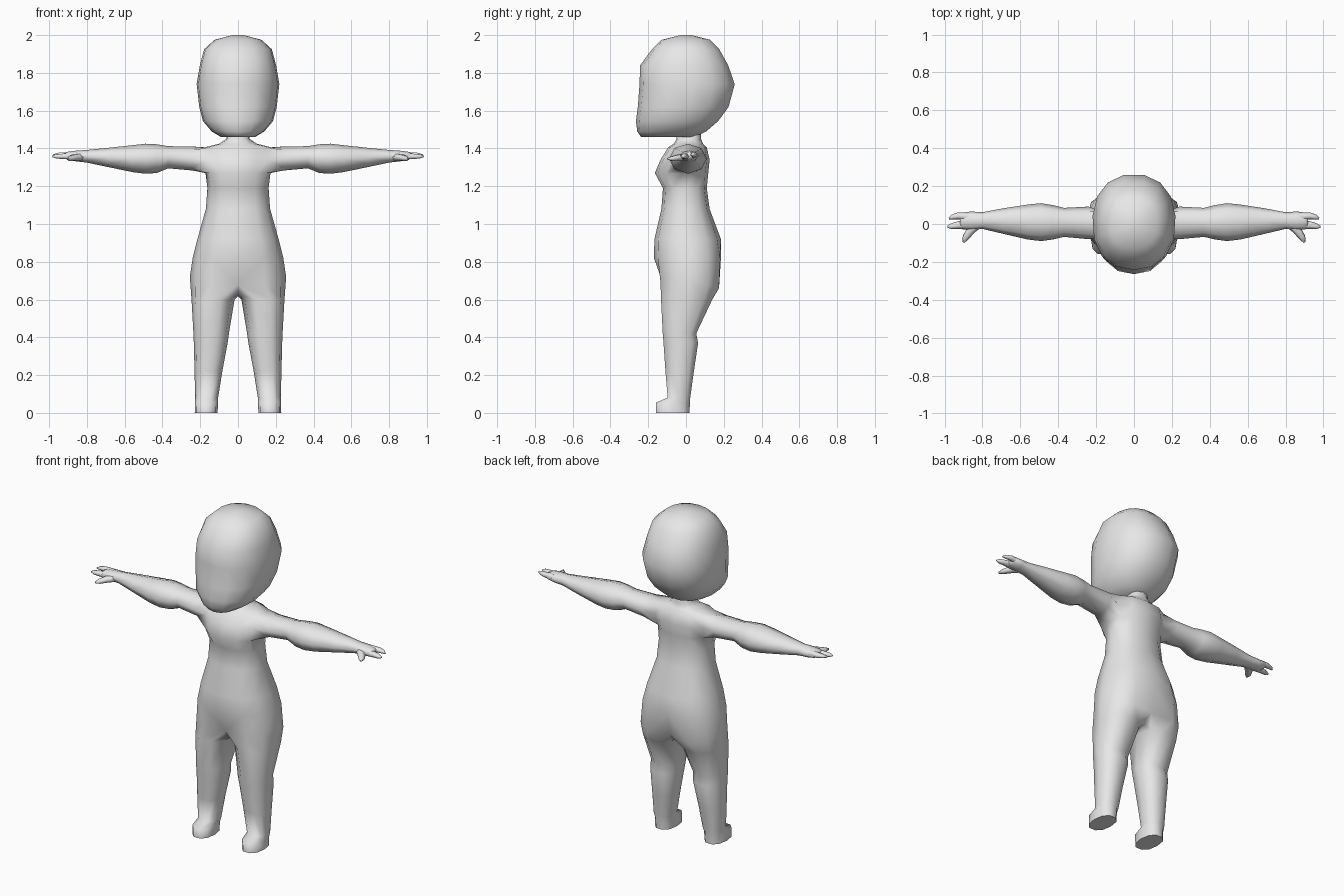
import bpy, bmesh, math
from mathutils import Vector

clay = bpy.data.materials.new("light grey")
clay.diffuse_color = (0.8, 0.8, 0.8, 1)


def spow(v, p):
    return math.copysign(abs(v) ** p, v)


def oval(angles, c, u, v, p=1.0):
    """Points of a rounded oval around c, with half-axes u and v."""
    c, u, v = Vector(c), Vector(u), Vector(v)
    return [c + u * spow(math.cos(math.radians(a)), p)
            + v * spow(math.sin(math.radians(a)), p) for a in angles]


def add_ring(bm, pts):
    return [bm.verts.new(p) for p in pts]


def bridge(bm, a, b):
    n = len(a)
    for i in range(n):
        j = (i + 1) % n
        bm.faces.new((a[i], a[j], b[j], b[i]))


def loft(bm, rings):
    for a, b in zip(rings, rings[1:]):
        bridge(bm, a, b)


def finish(bm, name, mirror, angle=75):
    bmesh.ops.recalc_face_normals(bm, faces=bm.faces)
    me = bpy.data.meshes.new(name)
    bm.to_mesh(me)
    bm.free()
    me.materials.append(clay)
    ob = bpy.data.objects.new(name, me)
    bpy.context.collection.objects.link(ob)
    if mirror:
        m = ob.modifiers.new("mirror", 'MIRROR')
        m.merge_threshold = 0.0005
    bpy.ops.object.select_all(action='DESELECT')
    ob.select_set(True)
    bpy.context.view_layer.objects.active = ob
    bpy.ops.object.shade_smooth_by_angle(angle=math.radians(angle))
    return ob


# ---- body: half of the torso, one leg and one arm, then mirrored ----
bm = bmesh.new()

# torso levels: z, half width, front y, back y
torso = [(0.72, 0.255, -0.155, 0.195), (0.82, 0.24, -0.17, 0.20),
         (0.92, 0.215, -0.167, 0.185), (1.08, 0.17, -0.13, 0.125),
         (1.19, 0.162, -0.122, 0.11), (1.27, 0.172, -0.165, 0.118),
         (1.34, 0.185, -0.135, 0.125), (1.405, 0.18, -0.095, 0.11),
         (1.425, 0.10, -0.065, 0.09), (1.45, 0.062, -0.05, 0.08),
         (1.52, 0.06, -0.05, 0.08)]
rows = []
for z, w, f, b in torso:
    pts = oval(range(-90, 91, 30), (0, (f + b) / 2, z), (w, 0, 0),
               (0, (b - f) / 2, 0), 0.85)
    pts[0].x = pts[-1].x = 0
    rows.append(pts)
# groin and cleft dip inward and down
rows[0][0] += Vector((0, 0.035, -0.04))
rows[0][1].z -= 0.03
rows[0][-1] += Vector((0, -0.045, -0.05))
rows[0][-2].z -= 0.06
rows[0][-3].z -= 0.04
rows[1][-1].y -= 0.015
rows = [add_ring(bm, r) for r in rows]
for i in range(len(rows) - 1):
    for k in range(6):
        if i in (5, 6) and k in (2, 3):      # armhole
            continue
        bm.faces.new((rows[i][k], rows[i][k + 1], rows[i + 1][k + 1], rows[i + 1][k]))
bm.verts.remove(rows[6][3])

# leg levels: z, inner x, outer x, front y, back y
leg = [(0.60, 0.018, 0.246, -0.138, 0.145), (0.42, 0.048, 0.236, -0.127, 0.058),
       (0.37, 0.055, 0.234, -0.123, 0.068), (0.22, 0.083, 0.23, -0.112, 0.045),
       (0.08, 0.105, 0.227, -0.10, 0.025), (0.055, 0.106, 0.228, -0.163, 0.025),
       (0.0, 0.108, 0.229, -0.163, 0.022)]
crotch = add_ring(bm, [(0, 0.09, 0.625), (0, 0.02, 0.618), (0, -0.06, 0.625)])
rings = [rows[0] + crotch]
for z, a, b, f, k in leg:
    rings.append(add_ring(bm, oval(range(-108, 252, 36), ((a + b) / 2, (f + k) / 2, z),
                                   ((b - a) / 2, 0, 0), (0, (k - f) / 2, 0), 0.85)))
loft(bm, rings)
bm.faces.new(rings[-1])

# arm levels: x, low z, high z, front y, back y
arm = [(0.24, 1.283, 1.41, -0.08, 0.092), (0.37, 1.295, 1.412, -0.068, 0.085),
       (0.43, 1.270, 1.422, -0.082, 0.10), (0.49, 1.266, 1.425, -0.09, 0.11),
       (0.56, 1.275, 1.417, -0.082, 0.103), (0.69, 1.302, 1.403, -0.052, 0.083),
       (0.80, 1.325, 1.392, -0.026, 0.062), (0.86, 1.332, 1.388, -0.032, 0.066),
       (0.905, 1.34, 1.382, -0.028, 0.06), (0.918, 1.35, 1.375, -0.015, 0.048)]
hole = [rows[5][2], rows[5][3], rows[5][4], rows[6][4],
        rows[7][4], rows[7][3], rows[7][2], rows[6][2]]
rings = [hole]
for x, lo, hi, f, k in arm:
    rings.append(add_ring(bm, oval(range(-135, 225, 45), (x, (f + k) / 2, (lo + hi) / 2),
                                   (0, (k - f) / 2, 0), (0, 0, (hi - lo) / 2))))
loft(bm, rings)
bm.faces.new(rings[-1])
finish(bm, "body", True)

# ---- fingers and thumb: small tapered tubes ----
bm = bmesh.new()


def digit(path, radii):
    d = (Vector(path[-1]) - Vector(path[0])).normalized()
    side = d.cross(Vector((0, 0, 1))).normalized()
    up = side.cross(d)
    rings = [add_ring(bm, oval(range(0, 360, 60), p, side * r, up * r * 0.8))
             for p, r in zip(path, radii)]
    loft(bm, rings)
    bm.faces.new(rings[0])
    bm.faces.new(rings[-1])


digit([(0.87, 0.038, 1.364), (0.93, 0.043, 1.367), (0.96, 0.037, 1.367), (0.978, 0.03, 1.365)],
      [0.024, 0.018, 0.013, 0.005])
digit([(0.87, -0.004, 1.358), (0.93, -0.006, 1.358), (0.965, -0.012, 1.358), (0.985, -0.015, 1.358)],
      [0.025, 0.02, 0.015, 0.005])
digit([(0.835, -0.005, 1.355), (0.868, -0.042, 1.351), (0.89, -0.073, 1.346), (0.901, -0.097, 1.345)],
      [0.026, 0.022, 0.017, 0.006])
finish(bm, "fingers", True)

# ---- head: stacked ovals with a flat face and round back ----
bm = bmesh.new()
head = [(2.0, 0.03, -0.03, 0.03), (1.975, 0.125, -0.13, 0.13), (1.925, 0.18, -0.18, 0.18),
        (1.84, 0.203, -0.243, 0.228), (1.74, 0.22, -0.246, 0.263),
        (1.62, 0.206, -0.255, 0.23), (1.545, 0.187, -0.265, 0.175),
        (1.49, 0.14, -0.258, 0.11), (1.46, 0.09, -0.238, 0.05)]
rings = [add_ring(bm, oval(range(0, 360, 24), (0, (f + b) / 2, z), (0, (f - b) / 2, 0),
                           (w, 0, 0), 0.88)) for z, w, f, b in head]
loft(bm, rings)
bm.faces.new(rings[0])
bm.faces.new(rings[-1])
finish(bm, "head", False)
